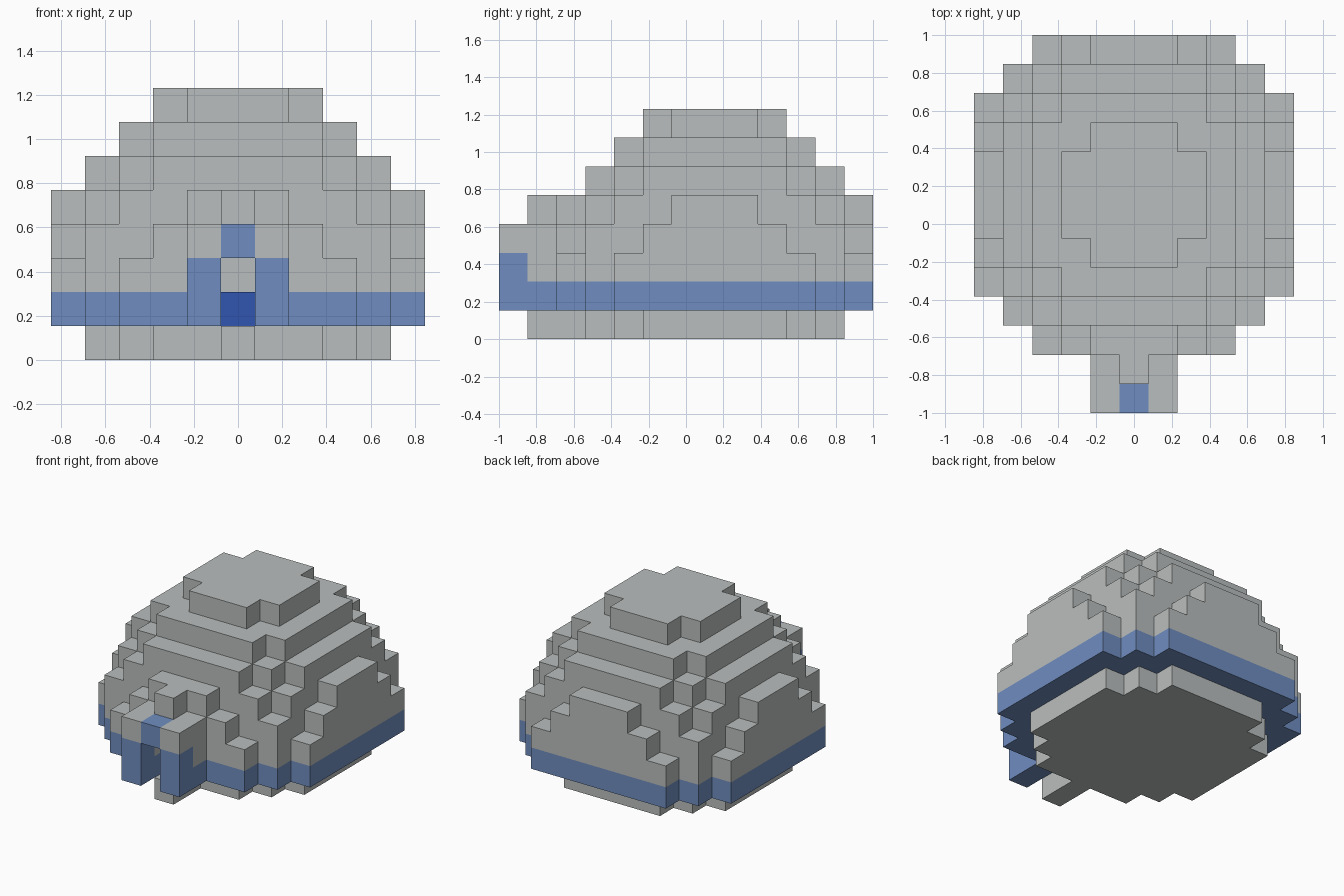
import bpy
import bmesh
from mathutils import Vector

if "Cube" in bpy.data.objects:
    bpy.data.objects.remove(bpy.data.objects["Cube"], do_unlink=True)

U = 2 / 13          # edge of one block
DOME_Y = U          # dome centre, set back to leave room for the porch


def make_material(name, rgb):
    mat = bpy.data.materials.new(name)
    mat.use_nodes = True
    color = (*rgb, 1)
    mat.diffuse_color = color
    mat.node_tree.nodes["Principled BSDF"].inputs["Base Color"].default_value = color
    return mat


GREY, BLUE, DEEP = 0, 1, 2
MATERIALS = [
    make_material("snow_grey", (0.49, 0.515, 0.51)),
    make_material("ice_blue", (0.162, 0.27, 0.527)),
    make_material("deep_blue", (0.031, 0.09, 0.434)),
]


def disc(layer, half_widths):
    """Stepped round layer: half width of each row, from the middle row outwards."""
    return {(x, y, layer)
            for row, half in enumerate(half_widths)
            for y in {row, -row}
            for x in range(-half, half + 1)}


# Base plate with a one-block doorstep
base = disc(0, [4, 4, 4, 3, 2]) | {(0, -5, 0), (0, -6, 0)}

# Domed shell
dome_layers = [
    [5, 5, 5, 5, 4, 3],
    [5, 5, 5, 5, 4, 3],
    [5, 5, 5, 4, 4, 2],
    [5, 5, 4, 4, 3, 1],
    [4, 4, 4, 3, 2],
    [3, 3, 3, 2],
    [2, 2, 1],
]
dome = set()
for level, rows in enumerate(dome_layers, 1):
    dome |= disc(level, rows)

DIRECTIONS = [Vector(d) for d in
              ((1, 0, 0), (-1, 0, 0), (0, 1, 0), (0, -1, 0), (0, 0, 1), (0, 0, -1))]


def neighbour(cell, d):
    return tuple(int(c + s) for c, s in zip(cell, d))


# Hollow out the room and cut the doorway
solid = base | dome
dome = {c for c in dome if any(neighbour(c, d) not in solid for d in DIRECTIONS)}
dome -= {(0, -5, 1), (0, -5, 2)}

# Porch: two side walls, a lintel and a raised keystone
porch = {(x, y, z) for x in (-1, 1) for y in (-7, -6) for z in (1, 2, 3)}
porch |= {(0, -7, 3), (0, -6, 3), (0, -6, 4)}

# Low block standing inside the room
hearth = {(0, 0, 1)}

filled = base | dome | porch | hearth


def band_color(cell):
    return BLUE if cell[2] == 1 else GREY


def porch_color(cell):
    x, y, z = cell
    doorframe = y == -7 and (z < 3 or x == 0)
    return BLUE if doorframe or z == 1 else GREY


def build_blocks(name, cells, color_rule):
    """Mesh only the exposed sides of a set of blocks."""
    bm = bmesh.new()
    for cell in sorted(cells):
        centre = Vector(cell) + Vector((0, 0, 0.5))
        for d in DIRECTIONS:
            if neighbour(cell, d) in filled:
                continue
            a = Vector((d.y, d.z, d.x))
            b = d.cross(a)
            corners = [centre + (d + s * a + t * b) / 2
                       for s, t in ((-1, -1), (1, -1), (1, 1), (-1, 1))]
            face = bm.faces.new([bm.verts.new(p * U + Vector((0, DOME_Y, 0)))
                                 for p in corners])
            face.material_index = color_rule(cell)
    bmesh.ops.remove_doubles(bm, verts=bm.verts, dist=0.001)
    mesh = bpy.data.meshes.new(name)
    bm.to_mesh(mesh)
    bm.free()
    for mat in MATERIALS:
        mesh.materials.append(mat)
    obj = bpy.data.objects.new(name, mesh)
    bpy.context.collection.objects.link(obj)
    return obj


build_blocks("base_plate", base, band_color)
build_blocks("dome", dome, band_color)
build_blocks("porch", porch, porch_color)
build_blocks("hearth_block", hearth, lambda cell: DEEP)
